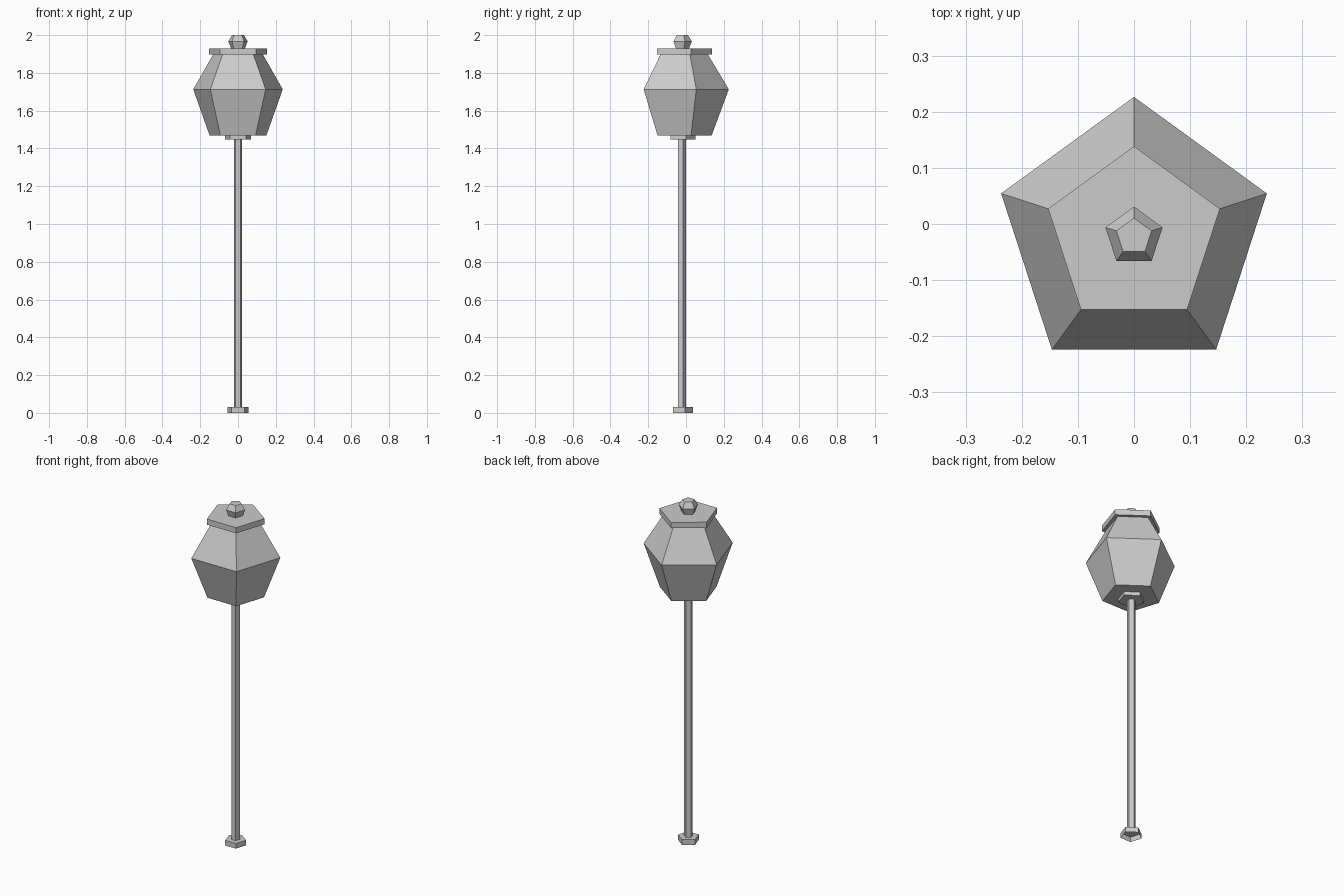
import bpy, bmesh
from math import sin, cos, pi

if "Cube" in bpy.data.objects:
    bpy.data.objects.remove(bpy.data.objects["Cube"])

CENTRE_Y = -0.0225  # puts the pentagon's bounding box on y = 0


def pentagon_part(name, profile, bottom=True, top=True):
    """Loft five-sided rings (radius, z), listed from bottom to top."""
    bm = bmesh.new()
    rings = []
    for r, z in profile:
        rings.append([bm.verts.new((-r * sin(2 * pi * i / 5),
                                    CENTRE_Y + r * cos(2 * pi * i / 5), z))
                      for i in range(5)])
    for a, b in zip(rings, rings[1:]):
        for i in range(5):
            j = (i + 1) % 5
            bm.faces.new((a[i], a[j], b[j], b[i]))
    if bottom:
        bm.faces.new(rings[0][::-1])
    if top:
        bm.faces.new(rings[-1])
    mesh = bpy.data.meshes.new(name)
    bm.to_mesh(mesh)
    bm.free()
    obj = bpy.data.objects.new(name, mesh)
    bpy.context.collection.objects.link(obj)
    return obj


# Foot plate (open underneath) and post
pentagon_part("foot", [(0.0585, 0.0), (0.0585, 0.03)], bottom=False)
pentagon_part("post", [(0.0235, 0.03), (0.0235, 1.447)], bottom=False, top=False)

# Collar under the lantern
pentagon_part("collar", [(0.073, 1.447), (0.073, 1.468)])

# Lantern body, flaring to the middle
pentagon_part("lantern", [(0.158, 1.468), (0.249, 1.713), (0.139, 1.897)])

# Lid and finial
pentagon_part("lid", [(0.161, 1.897), (0.161, 1.93)])
pentagon_part("finial", [(0.039, 1.93), (0.0535, 1.967), (0.033, 2.0)])
